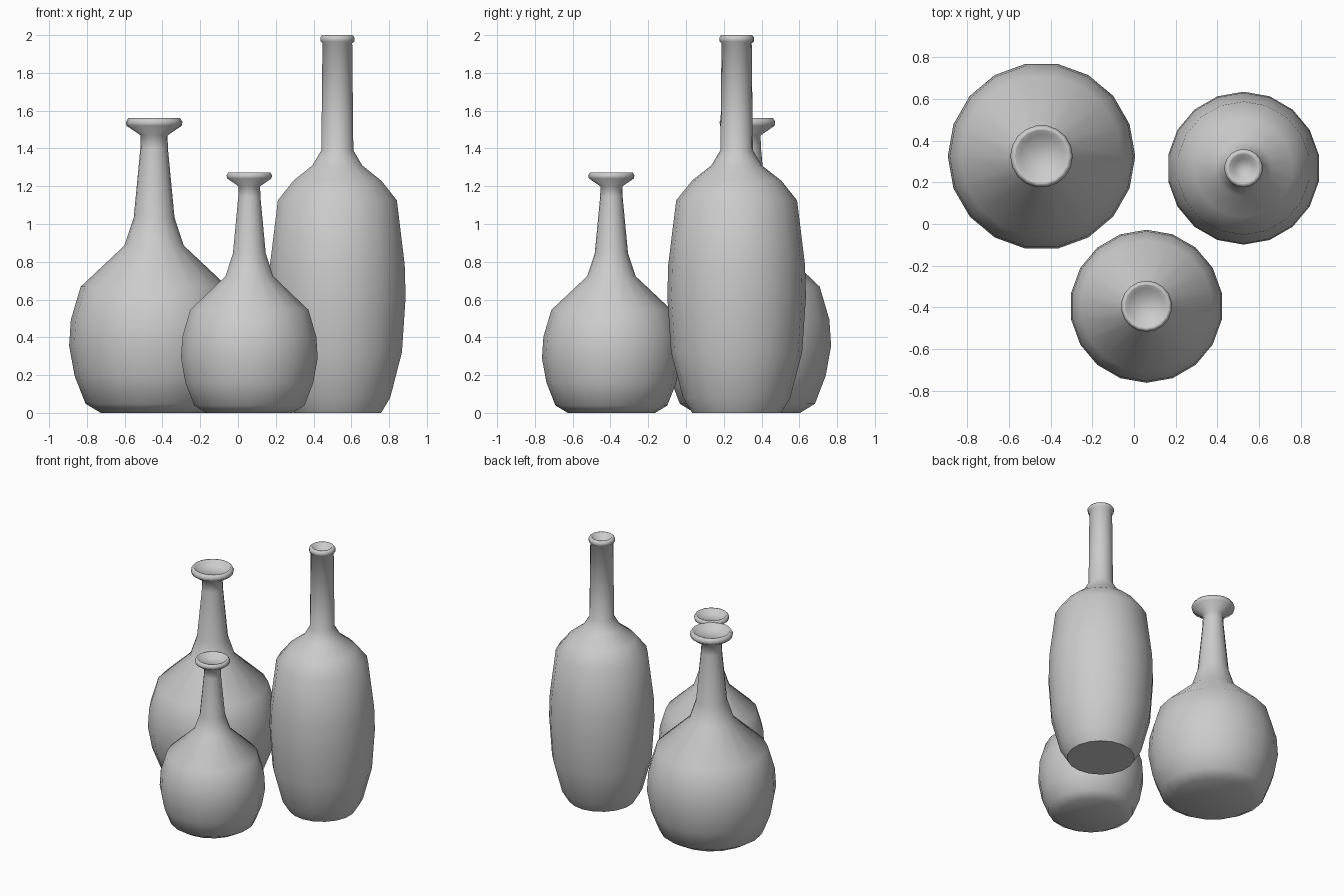
import bpy, bmesh, math

if "Cube" in bpy.data.objects:
    bpy.data.objects.remove(bpy.data.objects["Cube"])

SIDES = 18

def lathe(name, profile, loc, turn=0.0, scale=1.0, sharp_base=False):
    """Spin a (radius, height) profile into a closed, smooth-shaded vessel."""
    bm = bmesh.new()
    rings = []
    for r, z in profile:
        ring = []
        for i in range(SIDES):
            a = turn + 2 * math.pi * i / SIDES
            ring.append(bm.verts.new((r * scale * math.cos(a), r * scale * math.sin(a), z * scale)))
        rings.append(ring)
    for lo, hi in zip(rings, rings[1:]):
        for i in range(SIDES):
            j = (i + 1) % SIDES
            bm.faces.new((lo[i], lo[j], hi[j], hi[i]))
    # base and floor of the mouth
    base = bm.faces.new(rings[0][::-1])
    bm.faces.new(rings[-1])
    for f in bm.faces:
        f.smooth = True
    if sharp_base:
        for e in base.edges:
            e.smooth = False
    mesh = bpy.data.meshes.new(name)
    bm.to_mesh(mesh)
    bm.free()
    ob = bpy.data.objects.new(name, mesh)
    ob.location = loc
    bpy.context.collection.objects.link(ob)
    return ob

# round-bodied bottle: base, belly, shoulder, neck, flared lip, dished mouth
round_profile = [
    (0.283, 0), (0.363, 0.048), (0.421, 0.196), (0.450, 0.355), (0.441, 0.493),
    (0.389, 0.668), (0.157, 0.886), (0.108, 1.034), (0.073, 1.40), (0.071, 1.469),
    (0.146, 1.52), (0.150, 1.54), (0.138, 1.56), (0.125, 1.56), (0.105, 1.525),
]
# tall bottle: base, long body, shoulder, straight neck, ring lip, mouth
tall_profile = [
    (0.235, 0), (0.284, 0.08), (0.347, 0.32), (0.367, 0.615), (0.362, 0.785),
    (0.320, 1.125), (0.236, 1.23), (0.134, 1.31), (0.086, 1.39), (0.080, 1.957),
    (0.091, 1.967), (0.092, 1.987), (0.082, 2.0), (0.068, 2.0), (0.048, 1.95),
]

lathe("large_round_bottle", round_profile, (-0.444, 0.325, 0))
lathe("small_round_bottle", round_profile, (0.06, -0.395, 0), math.pi / 2, 0.8165)
lathe("tall_bottle", tall_profile, (0.526, 0.268, 0), math.pi / 2, sharp_base=True)
